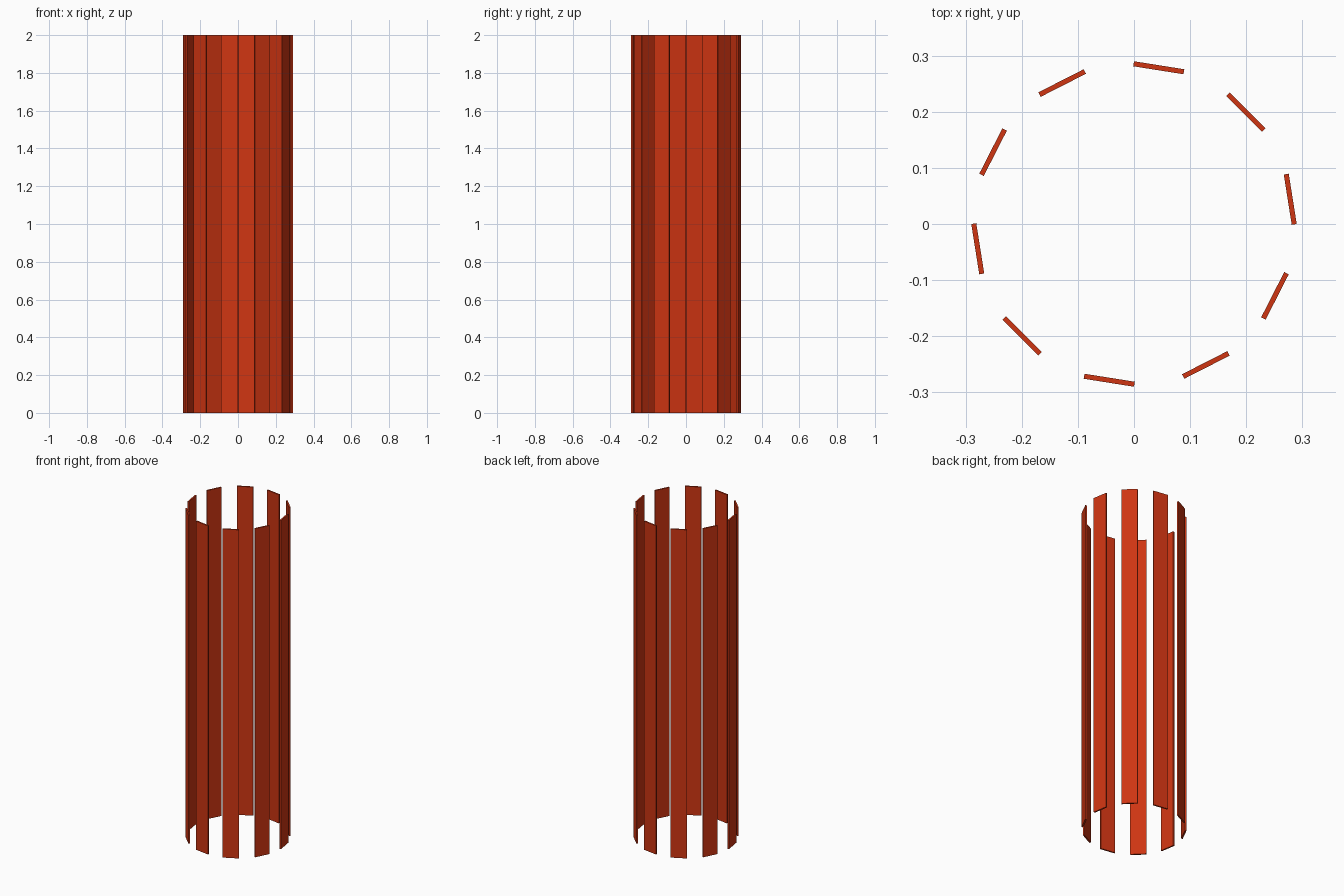
import bpy
from math import cos, sin, pi, radians

if "Cube" in bpy.data.objects:
    bpy.data.objects.remove(bpy.data.objects["Cube"])

RADIUS, THICK, HEIGHT = 0.29, 0.009, 2.0
SIDES = 20

red = bpy.data.materials.new("red_paint")
red.diffuse_color = (0.62, 0.035, 0.006, 1)
red.use_nodes = True
red.node_tree.nodes["Principled BSDF"].inputs["Base Color"].default_value = red.diffuse_color

half_step = pi / SIDES
width = 2 * RADIUS * sin(half_step)
mid_radius = RADIUS * cos(half_step) - THICK / 2

# Upright slats: every second side of a 20-sided tube
for i in range(SIDES // 2):
    a = radians(9) + i * 4 * half_step
    bpy.ops.mesh.primitive_cube_add(
        size=1,
        location=(mid_radius * cos(a), mid_radius * sin(a), HEIGHT / 2),
        rotation=(0, 0, a))
    slat = bpy.context.object
    slat.name = f"slat_{i + 1}"
    slat.scale = (THICK, width, HEIGHT)
    bpy.ops.object.transform_apply(location=False, rotation=False, scale=True)
    slat.data.materials.append(red)
